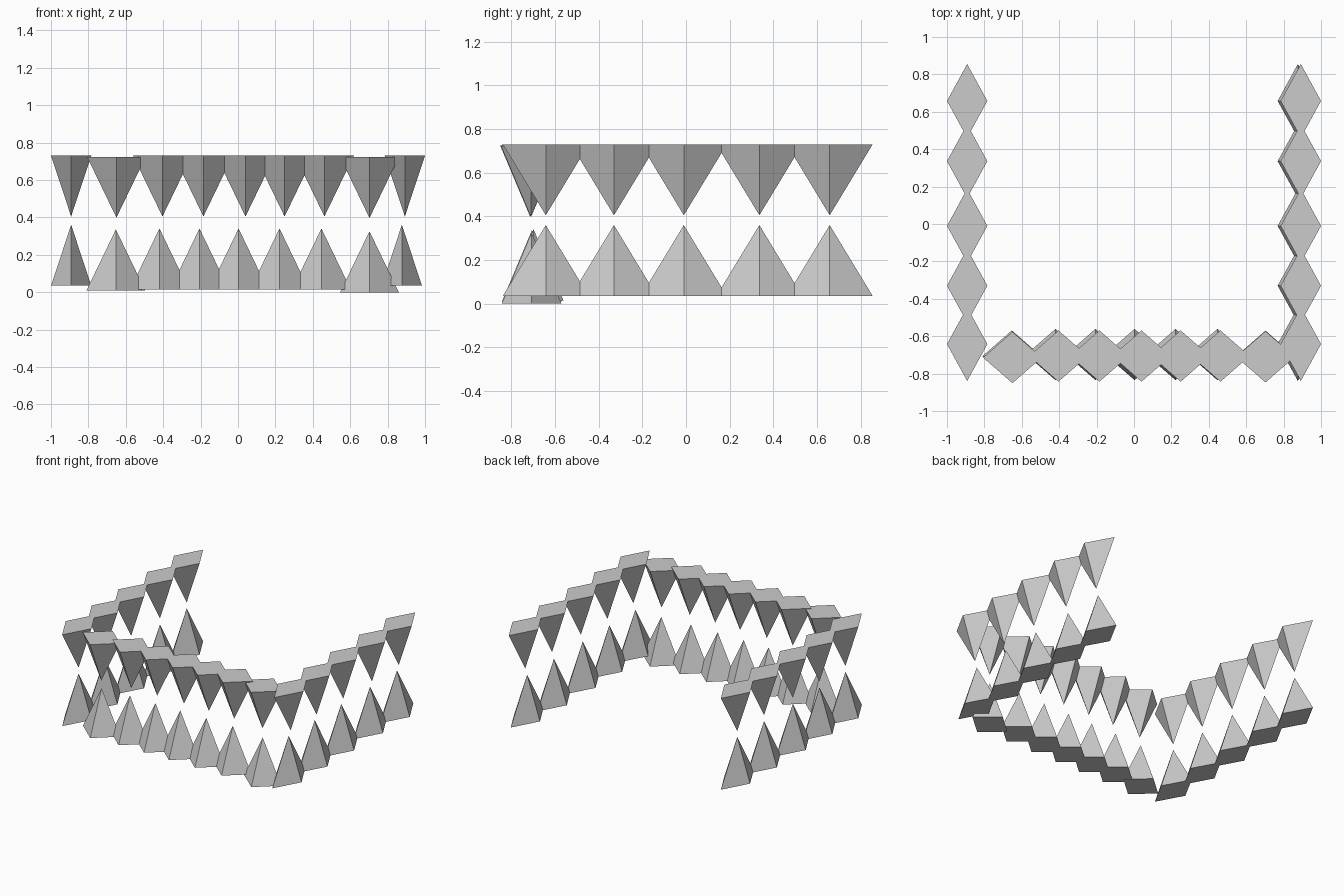
import bpy

if "Cube" in bpy.data.objects:
    bpy.data.objects.remove(bpy.data.objects["Cube"])


def tooth(name, x, y, base_z, tip_z, half_x, half_y):
    """Closed four-sided spike on a diamond base; points up or down."""
    verts = [(-half_x, 0, 0), (0, -half_y, 0), (half_x, 0, 0), (0, half_y, 0),
             (0, 0, tip_z - base_z)]
    faces = [(i, (i + 1) % 4, 4) for i in range(4)] + [(3, 2, 1, 0)]
    if tip_z < base_z:
        faces = [tuple(reversed(f)) for f in faces]
    mesh = bpy.data.meshes.new(name)
    mesh.from_pydata(verts, [], faces)
    obj = bpy.data.objects.new(name, mesh)
    obj.location = (x, y, base_z)
    bpy.context.collection.objects.link(obj)
    return obj


# side rows, upper and lower
for i, y in enumerate((-0.642, -0.33, -0.01, 0.336, 0.658)):
    for side, x_up, x_low in (("left", -0.892, -0.892), ("right", 0.892, 0.876)):
        tooth(f"{side}_upper_tooth_{i + 1}", x_up, y, 0.73, 0.405, 0.108, 0.197)
        tooth(f"{side}_lower_tooth_{i + 1}", x_low, y, 0.035, 0.36, 0.108, 0.197)

# front upper row: x, y, base height
upper = [(-0.65, -0.714, 0.724), (-0.404, -0.706, 0.73), (-0.185, -0.706, 0.73),
         (0.04, -0.706, 0.73), (0.249, -0.706, 0.73), (0.462, -0.706, 0.73),
         (0.703, -0.71, 0.722)]
for i, (x, y, z) in enumerate(upper):
    tooth(f"front_upper_tooth_{i + 1}", x, y, z, z - 0.325, 0.157, 0.137)

# front lower row: x, y, base height
lower = [(-0.653, -0.706, 0.01), (-0.42, -0.698, 0.015), (-0.206, -0.698, 0.015),
         (0.003, -0.698, 0.015), (0.222, -0.698, 0.015), (0.446, -0.698, 0.015),
         (0.703, -0.707, 0.0)]
for i, (x, y, z) in enumerate(lower):
    tooth(f"front_lower_tooth_{i + 1}", x, y, z, z + 0.326, 0.157, 0.137)
